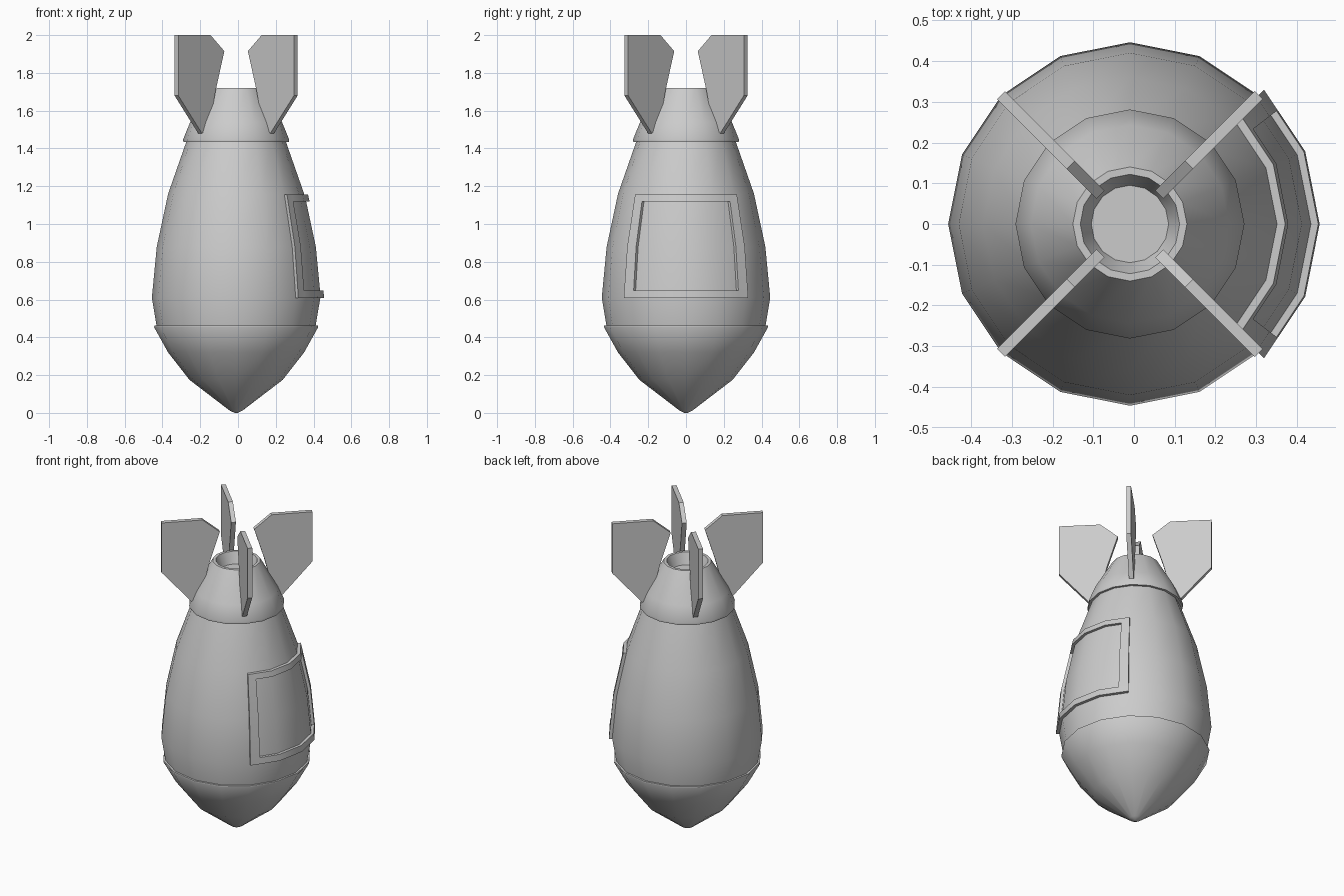
import bpy, bmesh, math
from mathutils import Vector

if "Cube" in bpy.data.objects:
    bpy.data.objects.remove(bpy.data.objects["Cube"])

CX = -0.01   # axis of the round body
SIDES = 16


def finish(name, bm, smooth=None):
    bmesh.ops.recalc_face_normals(bm, faces=bm.faces)
    me = bpy.data.meshes.new(name)
    bm.to_mesh(me)
    bm.free()
    ob = bpy.data.objects.new(name, me)
    bpy.context.collection.objects.link(ob)
    if smooth:
        bpy.ops.object.select_all(action='DESELECT')
        ob.select_set(True)
        bpy.context.view_layer.objects.active = ob
        bpy.ops.object.shade_smooth_by_angle(angle=math.radians(smooth))
    return ob


def lathe(name, profile, smooth=40):
    """Revolve (radius, z) points and cap both ends."""
    bm = bmesh.new()
    rings = []
    for r, z in profile:
        rings.append([bm.verts.new((CX + r * math.cos(a), r * math.sin(a), z))
                      for a in (2 * math.pi * k / SIDES for k in range(SIDES))])
    for lo, hi in zip(rings, rings[1:]):
        for k in range(SIDES):
            n = (k + 1) % SIDES
            bm.faces.new((lo[k], lo[n], hi[n], hi[k]))
    bm.faces.new(rings[0][::-1])
    bm.faces.new(rings[-1])
    return finish(name, bm, smooth)


# Nose cone, main body, tail cone with nozzle recess
lathe("nose_cone", [(0.008, 0), (0.035, 0.013), (0.247, 0.175), (0.36, 0.32),
                    (0.434, 0.453), (0.433, 0.462), (0.40, 0.462)])
BODY = [(0.42, 0.455), (0.446, 0.61), (0.42, 0.88), (0.36, 1.16), (0.262, 1.44)]
lathe("body", BODY)
lathe("tail_cone", [(0.25, 1.434), (0.279, 1.434), (0.281, 1.447), (0.243, 1.54),
                    (0.14, 1.72), (0.122, 1.72), (0.095, 1.65)])


# Side hatch: raised frame around a recessed panel, wrapped on four body facets
def body_radius(z):
    for (r0, z0), (r1, z1) in zip(BODY, BODY[1:]):
        if z <= z1:
            return r0 + (r1 - r0) * (z - z0) / (z1 - z0)


def facet_dir(s):
    """Unit-circle point at facet coordinate s (corners at whole numbers)."""
    k = math.floor(s)
    step = 2 * math.pi / SIDES
    p, q = (Vector((math.cos(step * i), math.sin(step * i))) for i in (k, k + 1))
    return p.lerp(q, s - k)


cols = [-2, -1.67, -1, 0, 1, 1.67, 2]
rows = [0.608, 0.648, 0.88, 1.12, 1.155]
NC, NR = len(cols) - 1, len(rows) - 1


def height(i, j):
    if not (0 <= i < NC and 0 <= j < NR):
        return -0.02
    return 0.002 if 0 < i < NC - 1 and 0 < j < NR - 1 else 0.02


bm = bmesh.new()
cache = {}


def vert(i, j, h):
    if (i, j, h) not in cache:
        d = facet_dir(cols[i]) * (body_radius(rows[j]) + h)
        cache[i, j, h] = bm.verts.new((CX + d.x, d.y, rows[j]))
    return cache[i, j, h]


for i in range(NC):
    for j in range(NR):
        h = height(i, j)
        corners = [(i, j), (i + 1, j), (i + 1, j + 1), (i, j + 1)]
        bm.faces.new([vert(a, b, h) for a, b in corners])
        for n, (di, dj) in enumerate([(0, -1), (1, 0), (0, 1), (-1, 0)]):
            g = height(i + di, j + dj)
            if g < h:
                p, q = corners[n], corners[(n + 1) % 4]
                bm.faces.new((vert(*q, h), vert(*p, h), vert(*p, g), vert(*q, g)))
finish("side_hatch", bm, 40)

# Four tail fins on the diagonals
FIN = [(0.447, 2.0), (0.205, 2.0), (0.102, 1.915), (0.163, 1.72),
       (0.22, 1.5), (0.27, 1.48), (0.447, 1.68)]
T = 0.014
for k in range(4):
    a = math.radians(45 + 90 * k)
    out, side = Vector((math.cos(a), math.sin(a), 0)), Vector((-math.sin(a), math.cos(a), 0))
    bm = bmesh.new()
    base = [bm.verts.new(Vector((CX, 0, z)) + out * r - side * T) for r, z in FIN]
    face = bm.faces.new(base)
    ext = bmesh.ops.extrude_face_region(bm, geom=[face], use_keep_orig=True)
    moved = [v for v in ext["geom"] if isinstance(v, bmesh.types.BMVert)]
    bmesh.ops.translate(bm, verts=moved, vec=side * 2 * T)
    finish(f"tail_fin_{k + 1}", bm)
